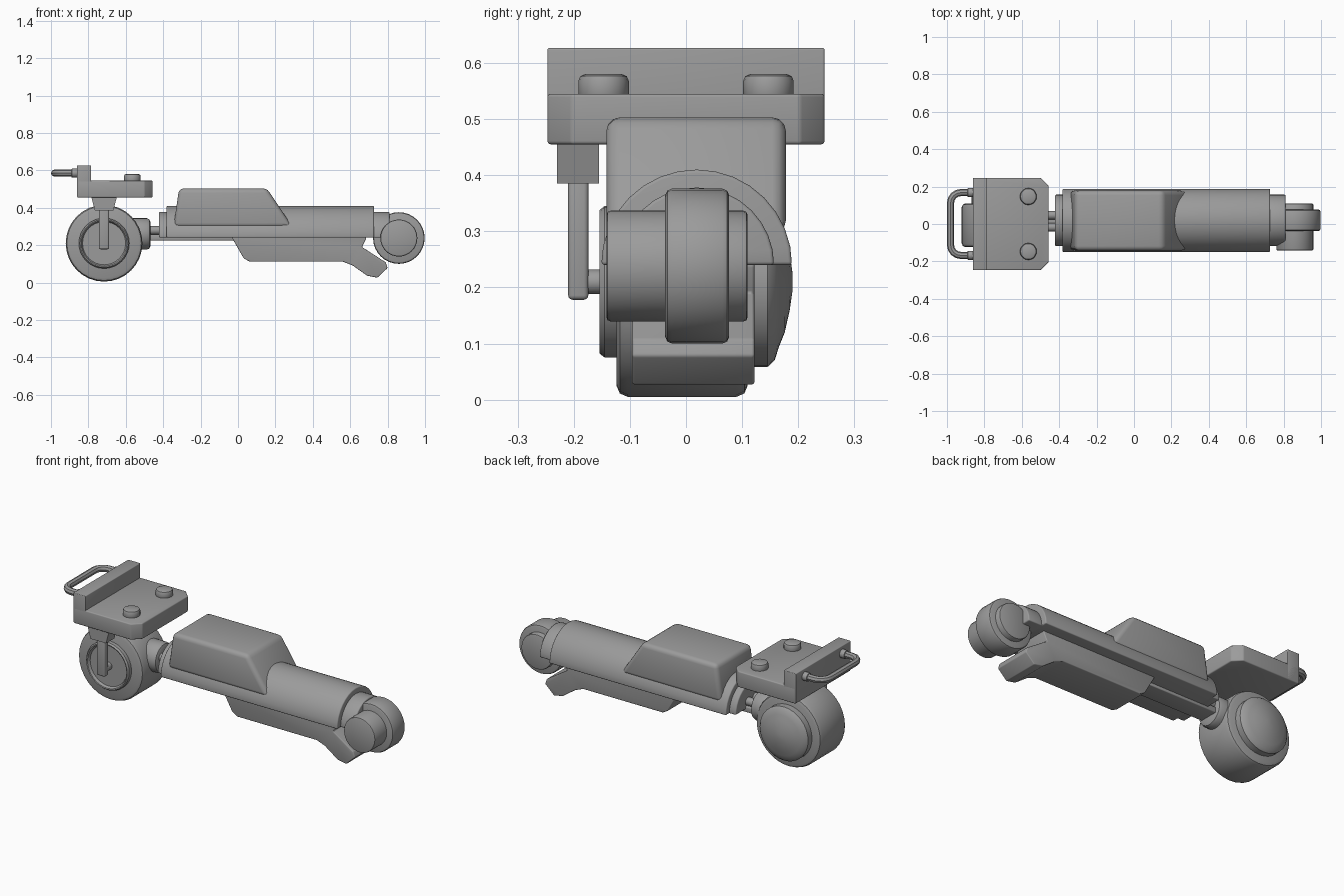
import bpy, bmesh, math
from mathutils import Vector

if "Cube" in bpy.data.objects:
    bpy.data.objects.remove(bpy.data.objects["Cube"])

grey = bpy.data.materials.new("plain grey")
grey.diffuse_color = (0.33, 0.33, 0.33, 1)
grey.use_nodes = True
grey.node_tree.nodes["Principled BSDF"].inputs["Base Color"].default_value = grey.diffuse_color


def finish(name, bm, bevel=0.0, segments=3):
    """Turn a bmesh into a bevelled, smooth-by-angle object."""
    bmesh.ops.recalc_face_normals(bm, faces=bm.faces)
    if bevel:
        sharp = [e for e in bm.edges if e.calc_face_angle(0) > 0.5]
        bmesh.ops.bevel(bm, geom=sharp, offset=bevel, segments=segments,
                        profile=0.5, affect='EDGES', clamp_overlap=True)
        bmesh.ops.recalc_face_normals(bm, faces=bm.faces)
    mesh = bpy.data.meshes.new(name)
    bm.to_mesh(mesh)
    bm.free()
    obj = bpy.data.objects.new(name, mesh)
    bpy.context.collection.objects.link(obj)
    shade(obj)
    return obj


def shade(obj):
    obj.data.materials.clear()
    obj.data.materials.append(grey)
    bpy.ops.object.select_all(action='DESELECT')
    obj.select_set(True)
    bpy.context.view_layer.objects.active = obj
    bpy.ops.object.shade_smooth_by_angle(angle=math.radians(32))


def prism(name, pts, lo, hi, axis='y', bevel=0.0):
    """Extrude a profile along an axis: x uses (y, z), y uses (x, z), z uses (x, y)."""
    place = {'x': lambda p, t: (t, p[0], p[1]),
             'y': lambda p, t: (p[0], t, p[1]),
             'z': lambda p, t: (p[0], p[1], t)}[axis]
    bm = bmesh.new()
    a, b = ([bm.verts.new(place(p, t)) for p in pts] for t in (lo, hi))
    bm.faces.new(a)
    bm.faces.new(b)
    n = len(pts)
    for i in range(n):
        j = (i + 1) % n
        bm.faces.new((a[i], a[j], b[j], b[i]))
    return finish(name, bm, bevel)


def box(name, x, y, z, bevel=0.0):
    pts = [(x[0], z[0]), (x[1], z[0]), (x[1], z[1]), (x[0], z[1])]
    return prism(name, pts, y[0], y[1], 'y', bevel)


def lathe(name, profile, centre, axis='y', n=32):
    """Revolve (position, radius) pairs around an axis through the centre."""
    bm = bmesh.new()
    rings = []
    for t, r in profile:
        ring = []
        for i in range(n):
            u, v = (r * f(2 * math.pi * i / n) for f in (math.cos, math.sin))
            off = {'x': (t, u, v), 'y': (u, t, v), 'z': (u, v, t)}[axis]
            ring.append(bm.verts.new(Vector(centre) + Vector(off)))
        rings.append(ring)
    for a, b in zip(rings, rings[1:]):
        for i in range(n):
            j = (i + 1) % n
            bm.faces.new((a[i], a[j], b[j], b[i]))
    bm.faces.new(rings[0])
    bm.faces.new(rings[-1])
    return finish(name, bm)


def drum(name, lo, hi, r, centre, axis='y', e=0.01, n=32):
    """Cylinder with rounded rims."""
    k = 0.3 * e
    return lathe(name, [(lo, r - e), (lo + k, r - k), (lo + e, r),
                        (hi - e, r), (hi - k, r - k), (hi, r - e)], centre, axis, n)


def half_round(name, x0, x1, r, bevel=0.006):
    """Half cylinder with a flat underside."""
    pts = [(0.019 + r * math.cos(math.pi * i / 16),
            0.24 + r * math.sin(math.pi * i / 16)) for i in range(17)]
    return prism(name, pts, x0, x1, 'x', bevel)


# Large wheel: tyre, dished front hub and domed back hub
W = (-0.716, 0, 0.21)
drum("large_tyre", -0.124, 0.11, 0.205, W, e=0.02)
lathe("front_hub", [(0, 0.135), (-0.145, 0.135), (-0.154, 0.128), (-0.152, 0.122),
                    (-0.138, 0.115), (-0.138, 0.02)], W)
lathe("back_hub", [(0, 0.152), (0.145, 0.152), (0.158, 0.14), (0.166, 0.115),
                   (0.176, 0.09), (0.185, 0.05), (0.19, 0.015)], W)

# Bracket holding the platform on the wheel
drum("axle_stub", -0.18, -0.12, 0.022, W, e=0.002, n=16)
box("bracket_arm", (-0.743, -0.69), (-0.21, -0.174), (0.178, 0.40), 0.008)
prism("bracket_head", [(-0.785, 0.46), (-0.765, 0.385), (-0.667, 0.385), (-0.647, 0.46)],
      -0.23, -0.155)

# Platform with clipped corners, upright lip and two buttons
prism("platform", [(-0.86, -0.247), (-0.50, -0.247), (-0.456, -0.203),
                   (-0.456, 0.203), (-0.50, 0.247), (-0.86, 0.247)],
      0.455, 0.545, 'z', 0.006)
box("platform_lip", (-0.862, -0.785), (-0.247, 0.247), (0.46, 0.627), 0.004)
for side, label in ((-1, "front"), (1, "back")):
    drum(label + "_button", 0.53, 0.58, 0.045, (-0.565, 0.147 * side, 0), 'z', 0.012, 20)
    drum(label + "_handle_collar", -0.89, -0.855, 0.024, (0, 0.168 * side, 0.585), 'x', 0.004, 16)

# Bent handle behind the lip
curve = bpy.data.curves.new("handle", 'CURVE')
curve.dimensions = '3D'
curve.bevel_depth = 0.019
curve.bevel_resolution = 2
path = [(-0.85, 0.168), (-0.925, 0.168)]
path += [(-0.925 - 0.056 * math.sin(math.radians(a)), 0.112 + 0.056 * math.cos(math.radians(a)))
         for a in (22, 45, 68, 90)]
path += [(x, -y) for x, y in reversed(path)]
spline = curve.splines.new('POLY')
spline.points.add(len(path) - 1)
for p, (x, y) in zip(spline.points, path):
    p.co = (x, y, 0.585, 1)
handle = bpy.data.objects.new("handle", curve)
bpy.context.collection.objects.link(handle)
bpy.ops.object.select_all(action='DESELECT')
handle.select_set(True)
bpy.context.view_layer.objects.active = handle
bpy.ops.object.convert(target='MESH')
shade(bpy.context.view_layer.objects.active)

# Neck collar and rods joining the wheel to the body
drum("neck_collar", -0.58, -0.468, 0.084, (0, 0.015, 0.26), 'x', 0.02)
for i, y in enumerate((-0.017, 0.047)):
    drum("neck_rod_%d" % (i + 1), -0.50, -0.38, 0.023, (0, y, 0.279), 'x', 0.002, 12)
box("under_rail", (-0.49, 0.0), (-0.04, 0.07), (0.225, 0.257), 0.005)

# Half-round body with end collars
half_round("body_barrel", -0.382, 0.727, 0.17)
half_round("front_collar", -0.422, -0.36, 0.138)
half_round("rear_collar", 0.70, 0.81, 0.138)

# Raised cover on the body
prism("top_cover", [(-0.345, 0.295), (-0.315, 0.503), (0.155, 0.503), (0.293, 0.295)],
      -0.142, 0.178, 'y', 0.024)

# Lower stock with angled tail
prism("lower_stock", [(-0.03, 0.245), (-0.03, 0.235), (0.03, 0.13), (0.062, 0.112),
                      (0.56, 0.112), (0.612, 0.092), (0.69, 0.037), (0.745, 0.026),
                      (0.80, 0.078), (0.79, 0.108), (0.663, 0.19), (0.685, 0.235),
                      (0.685, 0.245)], -0.096, 0.122, 'y', 0.006)

# Small rear wheel and its hub
R = (0.86, 0, 0.238)
drum("rear_tyre", -0.037, 0.077, 0.138, R, e=0.012)
drum("rear_hub", -0.142, 0.11, 0.099, R, e=0.008)
